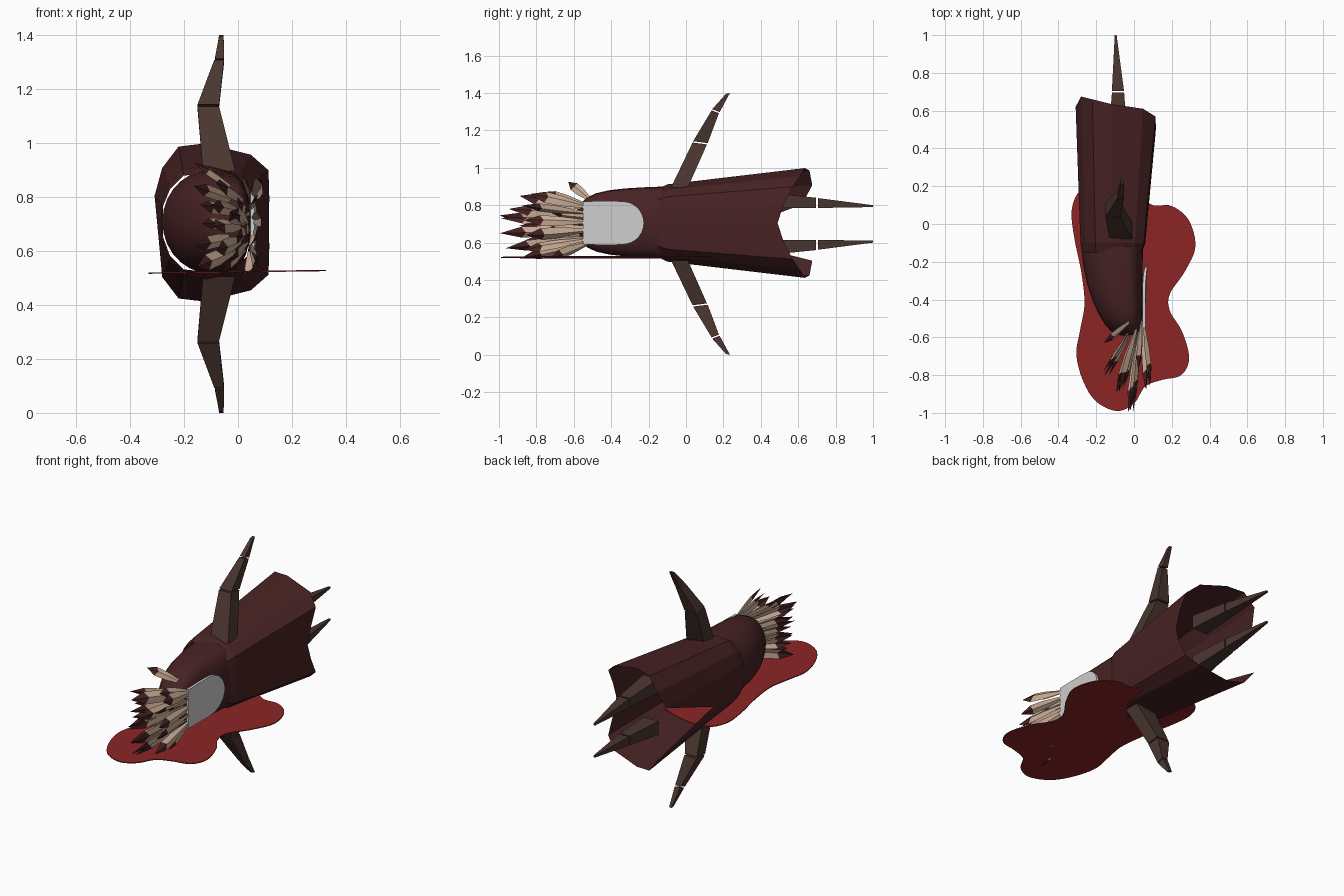
import bpy, math, random
from mathutils import Vector

if "Cube" in bpy.data.objects:
    bpy.data.objects.remove(bpy.data.objects["Cube"])

random.seed(4)
CZ = 0.70   # height of the body axis; limbs mirror about it


def material(name, rgb):
    m = bpy.data.materials.new(name)
    m.diffuse_color = (*rgb, 1)
    m.use_nodes = True
    m.node_tree.nodes["Principled BSDF"].inputs["Base Color"].default_value = m.diffuse_color
    return m


CLOAK = material("dark maroon", (0.066, 0.0165, 0.018))
POOL = material("blood red", (0.26, 0.018, 0.019))
MASK = material("light grey", (0.62, 0.62, 0.62))
FEATHER = material("beige", (0.61, 0.43, 0.31))
LIMB = material("dark brown", (0.068, 0.036, 0.028))


def make(name, verts, faces, *mats, smooth=False):
    me = bpy.data.meshes.new(name)
    me.from_pydata([tuple(v) for v in verts], [], faces)
    for m in mats:
        me.materials.append(m)
    ob = bpy.data.objects.new(name, me)
    bpy.context.collection.objects.link(ob)
    for p in me.polygons:
        p.use_smooth = smooth
    return ob


def bridge(rings, caps=()):
    """Quads between equal closed rings, with optional end caps."""
    n = len(rings[0])
    verts = [v for r in rings for v in r]
    faces = [(k * n + i, k * n + (i + 1) % n, (k + 1) * n + (i + 1) % n, (k + 1) * n + i)
             for k in range(len(rings) - 1) for i in range(n)]
    if "start" in caps:
        faces.append(tuple(range(n))[::-1])
    if "end" in caps:
        faces.append(tuple(range((len(rings) - 1) * n, len(rings) * n)))
    return verts, faces


def rounded(pts, steps=6):
    """Closed smooth outline through the given 2D points."""
    out, n = [], len(pts)
    for i in range(n):
        a, b, c, d = (Vector(pts[(i + j) % n]) for j in (-1, 0, 1, 2))
        for s in range(steps):
            t = s / steps
            out.append(0.5 * (2 * b + (c - a) * t + (2 * a - 5 * b + 4 * c - d) * t * t
                              + (3 * b - a - 3 * c + d) * t ** 3))
    return out


# Robe: flat-sided skirt widening to an open hem, notched front and back
hem = [(-.12, .295, .635), (.05, .255, .61), (.12, .20, .57), (.128, .10, .52), (.13, 0, .49),
       (.128, -.10, .52), (.12, -.20, .57), (.05, -.255, .61), (-.12, -.295, .635),
       (-.22, -.28, .66), (-.28, -.20, .675), (-.31, -.09, .16), (-.31, .10, .62),
       (-.28, .20, .675), (-.22, .28, .66)]


def robe_point(x, z, y):
    t = (y + 0.1) / 0.75
    sx = (0.88 if x < -.09 else 0.68)
    sx += (1 - sx) * t
    return (-.09 + (x + .09) * sx, y, CZ + .005 + z * (.70 + .30 * t))


rings = [[(-.09 + (x + .09) * (.85 if x < -.09 else .6), -.15, CZ + .005 + z * .62) for x, z, _ in hem]]
for f in (0, .4, 1):
    rings.append([robe_point(x, z, -.1 + (y + .1) * f) for x, z, y in hem])
make("robe", *bridge(rings), CLOAK)

# Hood: smooth dome, flattened on the face side
sections = [(-.12, -.28, .047, .192), (-.22, -.268, .046, .188), (-.32, -.248, .045, .182),
            (-.41, -.218, .045, .172), (-.48, -.185, .044, .156), (-.53, -.155, .040, .133),
            (-.565, -.125, .030, .10), (-.583, -.10, .010, .065), (-.59, -.07, -.03, .025)]
rings = []
for y, x0, x1, h in sections:
    ring, mid = [], x0 + (x1 - x0) * .55
    for i in range(28):
        a = 2 * math.pi * i / 28
        c, s = math.cos(a), math.sin(a)
        if c > 0:   # squarer face side
            x = mid + (x1 - mid) * c ** .5
        else:
            x = mid + (mid - x0) * c
        ring.append((x, y, CZ + .008 + h * s))
    rings.append(ring)
make("hood", *bridge(rings, ("end",)), CLOAK, smooth=True)

# Mask: plate with a rounded chin, slightly bowed outwards
outline = [(-.55, .115), (-.46, .117), (-.38, .117)]
outline += [(-.34 + .115 * math.sin(a), .115 * math.cos(a))
            for a in (math.pi * k / 14 for k in range(15))]
outline += [(-.38, -.117), (-.46, -.117), (-.55, -.115)]
rings = [[(x + .012 * (1 - (z / .117) ** 2), y, CZ + .005 + z) for y, z in outline] for x in (.045, .06)]
make("mask", *bridge(rings, ("start", "end")), MASK)

# Pool: thin wavy sheet
shore = [(-.29, .17), (-.33, .07), (-.315, -.08), (-.28, -.25), (-.262, -.42), (-.285, -.56),
         (-.305, -.69), (-.27, -.83), (-.2, -.94), (-.09, -.99), (0, -.95), (.06, -.86),
         (.15, -.825), (.25, -.80), (.292, -.71), (.255, -.57), (.19, -.46), (.19, -.37),
         (.27, -.25), (.325, -.12), (.29, .02), (.2, .095), (.1, .10), (.02, .15), (-.1, .19), (-.2, .2)]
edge = rounded(shore)
rings = [[(p.x, p.y, z + .015 * p.x) for p in edge] for z in (.520, .525)]
make("pool", *bridge(rings, ("start", "end")), POOL)


# Limbs: tapered boxes with a rectangular end at each joint
def box_limb(name, a, b):
    for side, flip in (("upper", 1), ("lower", -1)):
        ring = [[(x, y, CZ + flip * (z - CZ)) for x, y, z in r] for r in (a, b)]
        make(side + "_" + name, *bridge(ring, ("start", "end")), LIMB)


def arm_end(x0, x1, y0, z0, y1, z1):
    return [(x0, y0, z0), (x1, y0, z0), (x1, y1, z1), (x0, y1, z1)]


box_limb("arm", arm_end(-.13, -.01, -.08, .895, .01, .895),
         arm_end(-.15, -.07, .035, 1.135, .112, 1.125))
box_limb("forearm", arm_end(-.15, -.07, .038, 1.142, .116, 1.132),
         arm_end(-.088, -.052, .137, 1.307, .176, 1.292))
box_limb("claw", arm_end(-.086, -.052, .14, 1.313, .18, 1.298),
         arm_end(-.07, -.053, .213, 1.395, .235, 1.40))


def leg_end(y, x0, x1, z0, z1):
    return [(x0, y, z0), (x1, y, z0), (x1, y, z1), (x0, y, z1)]


box_limb("leg", leg_end(.45, -.135, -.035, .785, .865), leg_end(.695, -.117, -.052, .785, .84))
box_limb("foot", leg_end(.705, -.117, -.053, .785, .838), leg_end(1.0, -.102, -.092, .79, .80))


# Feathers: folded blades fanning out of the hood, each with a dark tip
def feather(name, base, tip, width):
    base, tip = Vector(base), Vector(tip)
    d = tip - base
    side = d.cross(Vector((1, 0, 0))).normalized()
    up = side.cross(d).normalized()
    roll = random.uniform(-.7, .7)
    w = (side * math.cos(roll) + up * math.sin(roll)) * width / 2
    lift = (up * math.cos(roll) - side * math.sin(roll)) * width * .22
    verts = []
    for t, k in ((0, .25), (.5, .95), (.76, 1)):
        p = base + d * t
        verts += [p - w * k, base + d * (t - .05 * k) + lift * k, p + w * k]
    verts.append(tip)
    faces = [(0, 1, 4, 3), (1, 2, 5, 4), (3, 4, 7, 6), (4, 5, 8, 7), (6, 7, 9), (7, 8, 9)]
    ob = make(name, verts, faces, FEATHER, CLOAK)
    for p in ob.data.polygons:   # tip faces are dark
        p.material_index = 1 if 9 in p.vertices else 0


rows = [  # tip x, tip y, base x, heights of the tips
    (.075, -.86, .05, (.56, .64, .72, .80, .86)),
    (-.02, -.98, .035, (.57, .65, .73, .78)),
    (-.08, -.89, .025, (.52, .60, .69, .77, .85)),
    (-.15, -.79, .01, (.54, .62, .70, .77, .84)),
    (.03, -.76, .04, (.52, .66, .76, .87))]
count = 0
for tx, ty, bx, heights in rows:
    for z in heights:
        count += 1
        tip = (tx + random.uniform(-.02, .02), ty + random.uniform(-.02, .04), z)
        feather("feather_%02d" % count, (bx, -.51, CZ + (z - CZ) * .55), tip, random.uniform(.045, .07))
feather("feather_top", (0, -.50, .82), (-.16, -.63, .925), .05)
feather("feather_front", (.035, -.52, CZ), (-.03, -1.0, .745), .065)
